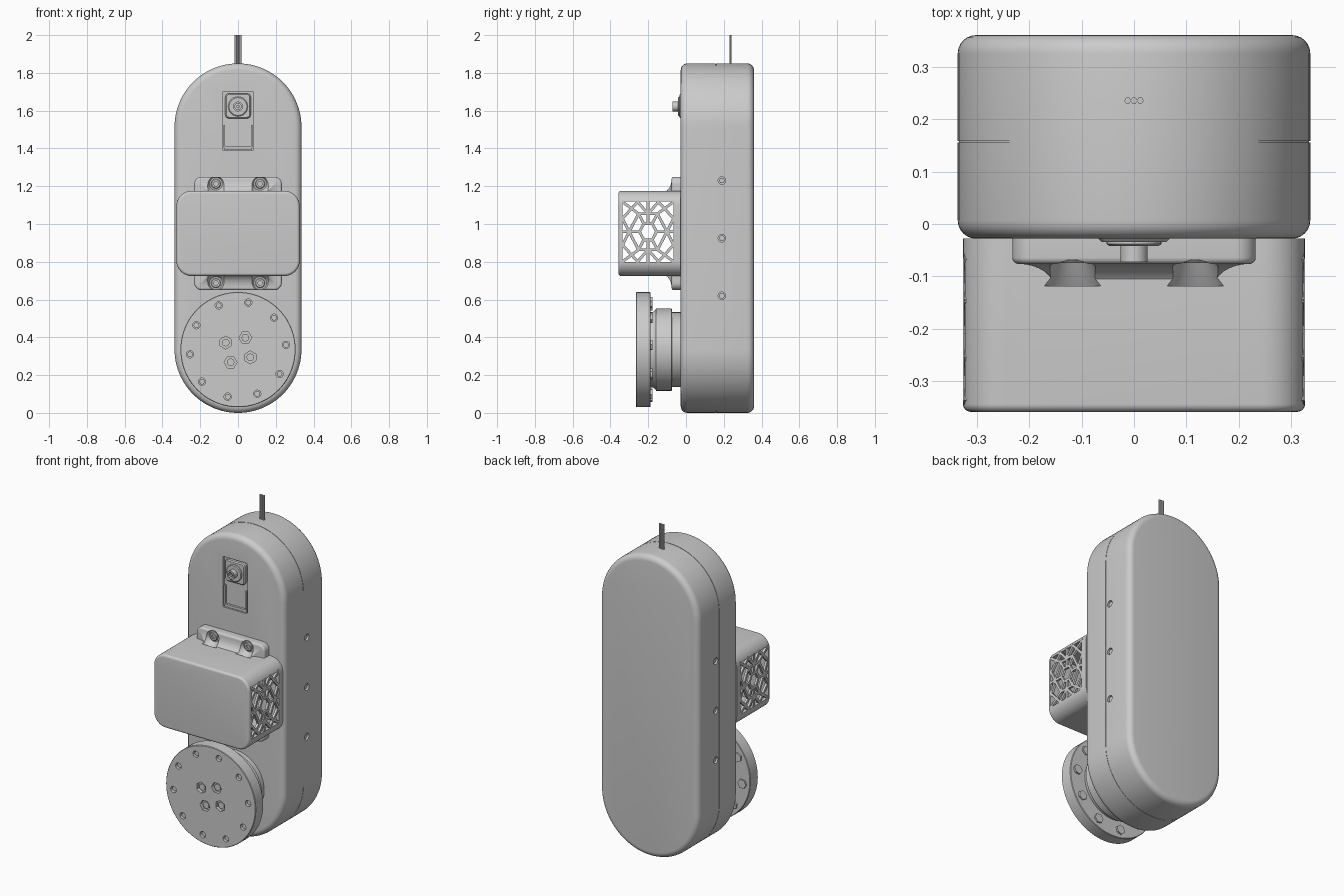
import bpy
import bmesh
from math import sin, cos, pi, radians, hypot, atan2
from mathutils import Matrix, Vector

if "Cube" in bpy.data.objects:
    bpy.data.objects.remove(bpy.data.objects["Cube"])

GREY = (0.6, 0.6, 0.6, 1)
mat = bpy.data.materials.new("plain grey")
mat.use_nodes = True
mat.diffuse_color = GREY
mat.node_tree.nodes["Principled BSDF"].inputs["Base Color"].default_value = GREY


def finish(name, bm):
    bmesh.ops.remove_doubles(bm, verts=bm.verts, dist=1e-5)
    bmesh.ops.recalc_face_normals(bm, faces=bm.faces)
    mesh = bpy.data.meshes.new(name)
    bm.to_mesh(mesh)
    bm.free()
    mesh.materials.append(mat)
    ob = bpy.data.objects.new(name, mesh)
    bpy.context.collection.objects.link(ob)
    return ob


def skin(name, loops, axis):
    """Join outlines of (a, b, depth) points into a capped solid along an axis."""
    place = {"x": lambda a, b, d: (d, a, b), "y": lambda a, b, d: (a, d, b),
             "z": lambda a, b, d: (a, b, d)}[axis]
    bm = bmesh.new()
    rows = [[bm.verts.new(place(*p)) for p in loop] for loop in loops]
    n = len(rows[0])
    for low, high in zip(rows, rows[1:]):
        for i in range(n):
            j = (i + 1) % n
            bm.faces.new((low[i], low[j], high[j], high[i]))
    bm.faces.new(rows[0])
    bm.faces.new(rows[-1])
    return finish(name, bm)


def turned(name, ca, cb, rings, n=32, axis="y", turn=0.0):
    """Round or polygonal part from (depth, radius) rings."""
    return skin(name, [[(ca + r * cos(turn + 2 * pi * i / n),
                         cb + r * sin(turn + 2 * pi * i / n), d)
                        for i in range(n)] for d, r in rings], axis)


def rounded(name, cz, hw, hh, r, rings, n=10, cx=0.0):
    """Rounded rectangle along y from (depth, inset) rings."""
    loops = []
    for d, inset in rings:
        rad = max(r - inset, 0.004)
        loop = []
        for q, (sx, sz) in enumerate(((1, 1), (-1, 1), (-1, -1), (1, -1))):
            for i in range(n + 1):
                t = pi / 2 * (q + i / n)
                loop.append((cx + sx * (hw - inset - rad) + rad * cos(t),
                             cz + sz * (hh - inset - rad) + rad * sin(t), d))
        loops.append(loop)
    return skin(name, loops, "y")


def box(name, centre, size, tilt=0.0):
    bm = bmesh.new()
    bmesh.ops.create_cube(bm, size=1, matrix=Matrix.Translation(centre)
                          @ Matrix.Rotation(tilt, 4, "X")
                          @ Matrix.Diagonal(Vector((*size, 1))))
    return finish(name, bm)


def combine(ob, tool, mode="DIFFERENCE"):
    mod = ob.modifiers.new("cut", "BOOLEAN")
    mod.operation, mod.solver, mod.object = mode, "EXACT", tool
    bpy.context.view_layer.objects.active = ob
    bpy.ops.object.modifier_apply(modifier=mod.name)
    bpy.data.objects.remove(tool)


def fillet(d0, d1, r, k=6):
    """Rounded edge rings: start flush at d0 and end inset by r at d1."""
    return [(d0 + (d1 - d0) * sin(pi / 2 * i / k), r * (1 - cos(pi / 2 * i / k)))
            for i in range(k + 1)]


# Main body with soft rims and a fine seam
front, back, rim, seam = -0.028, 0.36, 0.035, 0.155
rings = fillet(front + rim, front, rim)[::-1]
rings += [(seam, 0), (seam, 0.002), (seam + 0.003, 0.002), (seam + 0.003, 0)]
rings += fillet(back - rim, back, rim)
body = rounded("body", 0.925, 0.336, 0.925, 0.336, rings, n=24)

# Recessed panel for the connector
combine(body, rounded("cutter", 1.545, 0.083, 0.155, 0.006, [(-0.1, 0), (-0.012, 0)], 2))
box("panel_lip", (0, -0.018, 1.402), (0.15, 0.014, 0.016))
for s in (-1, 1):
    box("panel_rail", (s * 0.073, -0.018, 1.465), (0.008, 0.014, 0.12))
rounded("connector_plate", 1.625, 0.068, 0.066, 0.02, [(-0.01, 0), (-0.028, 0), (-0.034, 0.006)], 4)
turned("connector_flange", 0, 1.622, [(-0.02, 0.052), (-0.038, 0.052), (-0.042, 0.047)])
socket = turned("connector_barrel", 0, 1.622, [(-0.03, 0.026), (-0.072, 0.026)], 20)
combine(socket, turned("cutter", 0, 1.622, [(-0.1, 0.017), (-0.05, 0.017)], 20))
turned("connector_pin", 0, 1.622, [(-0.045, 0.008), (-0.07, 0.008)], 12)

# Side screws in shallow holes
for s in (-1, 1):
    for z in (0.62, 0.925, 1.23):
        combine(body, turned("cutter", 0.19, z, [(s * 0.315, 0.02), (s * 0.36, 0.02)], 20, "x"))
        turned("side_screw", 0.19, z, [(s * 0.31, 0.016), (s * 0.328, 0.016)], 6, "x")

# Hollow motor cover with a filleted mounting flange
cz = 0.95
cover = rounded("motor_cover", cz, 0.326, 0.225, 0.08,
                [(-0.028, 0)] + fillet(-0.343, -0.358, 0.015))
blend = [(-0.076 - 0.05 * (1 - cos(pi / 2 * i / 8)), 0.012 + 0.07 * sin(pi / 2 * i / 8))
         for i in range(9)]
flange = rounded("flange", cz, 0.232, 0.3, 0.04,
                 [(-0.027, 0)] + fillet(-0.064, -0.076, 0.012) + blend[1:])
combine(cover, flange, "UNION")
combine(cover, rounded("cutter", cz, 0.306, 0.19, 0.06, [(-0.34, 0), (0, 0)]))
for sx in (-1, 1):
    combine(cover, box("cutter", (sx * 0.32, -0.201, cz + 0.009), (0.08, 0.27, 0.318)))
    for sz in (-1, 1):
        x, z = sx * 0.117, cz + sz * 0.263
        combine(cover, turned("cutter", x, z, [(-0.062, 0.034), (-0.075, 0.04), (-0.118, 0.066)]))
        screw = turned("flange_screw", x, z, [(-0.05, 0.026), (-0.07, 0.026), (-0.074, 0.022)], 24)
        combine(screw, turned("cutter", x, z, [(-0.1, 0.013), (-0.064, 0.013)], 6))

# Grille lattice on both sides of the cover
def hexagon(r):
    return [Vector((r * cos(pi / 3 * i), r * 1.1 * sin(pi / 3 * i))) for i in range(6)]


U, V = 0.135, 0.158
inner, outer = hexagon(0.045), hexagon(0.1)
bars = [(ring[i], ring[i - 1]) for ring in (inner, outer) for i in range(6)]
bars += list(zip(inner, outer))
for su in (-1, 1):
    bars.append((Vector((su * 0.1, 0)), Vector((su * U, 0))))
    bars.append((Vector((0, su * 0.095)), Vector((0, su * V))))
    bars.append((Vector((0, su * 0.04)), Vector((0, su * 0.095))))
    for sv in (-1, 1):
        bars.append((Vector((su * 0.05, sv * 0.095)), Vector((su * U, sv * V))))
        bars.append((Vector((su * 0.1, 0)), Vector((su * U, sv * 0.07))))
        bars.append((Vector((su * U, sv * 0.07)), Vector((su * 0.055, sv * V))))
        bars.append((Vector((su * 0.055, sv * V)), Vector((0, sv * 0.095))))
for s in (-1, 1):
    for p, q in bars:
        mid, d = (p + q) / 2, q - p
        box("grille_bar", (s * 0.317, -0.201 + mid.x, cz + 0.009 + mid.y),
            (0.014, d.length + 0.01, 0.015), atan2(d.y, d.x))

# Output hub and flange disc
hz = 0.335
turned("hub_base", 0, hz, [(-0.02, 0.198), (-0.078, 0.198)], 64)
turned("hub", 0, hz, [(-0.074, 0.214), (-0.078, 0.218), (-0.158, 0.218),
                      (-0.164, 0.207), (-0.176, 0.2), (-0.2, 0.2)], 64)
disc = turned("output_disc", 0, hz, [(-0.188, 0.302), (-0.191, 0.305), (-0.262, 0.305), (-0.265, 0.302)], 80)
for i in range(10):
    t = radians(5.6 + 36 * i)
    x, z = 0.255 * cos(t), hz + 0.255 * sin(t)
    combine(disc, turned("cutter", x, z, [(-0.3, 0.019), (-0.1, 0.019)], 20))
    turned("disc_bolt", x, z, [(-0.252, 0.015), (-0.18, 0.015)], 16)
    turned("disc_nut", x, z, [(-0.2, 0.029), (-0.178, 0.029)], 6, turn=t)

# Hexagonal pockets with bolts at the disc centre
for i in range(4):
    t = radians(-31 + 90 * i)
    x, z = 0.076 * cos(t), hz - 0.012 + 0.076 * sin(t) + 0.01
    combine(disc, turned("cutter", x, z, [(-0.3, 0.034), (-0.245, 0.034)], 6, turn=t))
    turned("centre_bolt", x, z, [(-0.24, 0.02), (-0.256, 0.02)], 20)

# Three cable wires
for i in (-1, 0, 1):
    turned("cable_wire", i * 0.012, 0.235, [(1.8, 0.0065), (2.0, 0.0065)], 6, "z")

# Smooth curved surfaces and keep hard edges
for ob in bpy.context.scene.objects:
    ob.select_set(ob.type == "MESH")
bpy.ops.object.shade_smooth_by_angle(angle=radians(32))
